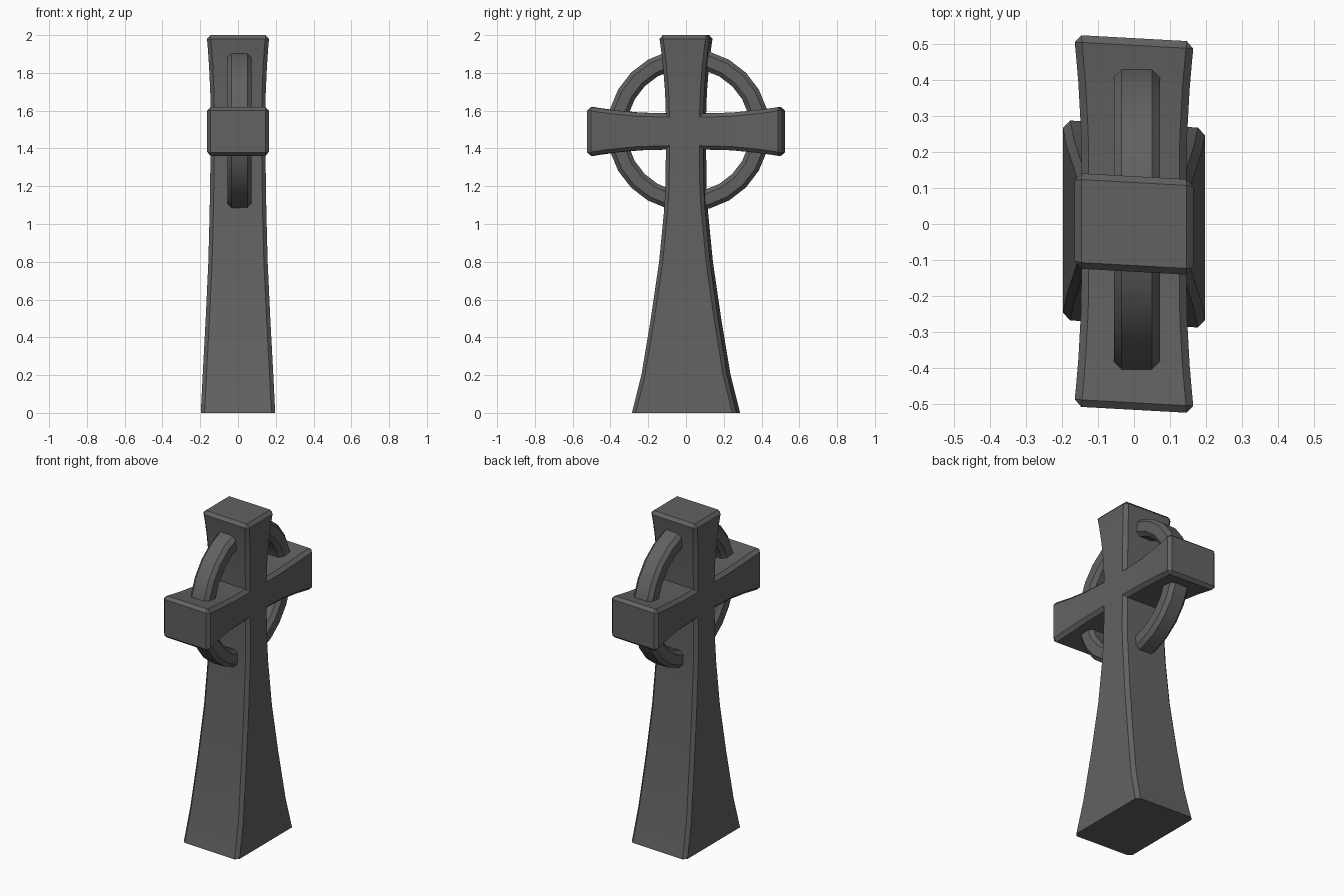
import bpy, bmesh, math

if "Cube" in bpy.data.objects:
    bpy.data.objects.remove(bpy.data.objects["Cube"])

stone = bpy.data.materials.new("dark_grey_stone")
stone.diffuse_color = (0.12, 0.12, 0.12, 1)
stone.use_nodes = True
stone.node_tree.nodes["Principled BSDF"].inputs["Base Color"].default_value = stone.diffuse_color


def finish(bm, name):
    bmesh.ops.recalc_face_normals(bm, faces=bm.faces)
    me = bpy.data.meshes.new(name)
    bm.to_mesh(me)
    bm.free()
    ob = bpy.data.objects.new(name, me)
    bpy.context.collection.objects.link(ob)
    me.materials.append(stone)
    bpy.ops.object.select_all(action='DESELECT')
    ob.select_set(True)
    bpy.context.view_layer.objects.active = ob
    bpy.ops.object.shade_smooth_by_angle(angle=math.radians(30))
    return ob


# Cross: stations of (distance from crossing, half width, half thickness)
CZ = 1.49
up = [(.096, .1, .145), (.21, .104, .147), (.34, .114, .153), (.43, .124, .159), (.51, .135, .166)]
side = [(.1, .096, .145), (.25, .1, .147), (.38, .113, .154), (.45, .122, .16), (.515, .132, .166)]
shaft = [(.096, .1, .145), (.29, .101, .148), (.42, .109, .15), (.69, .135, .157),
         (.99, .178, .171), (1.29, .227, .187), (1.49, .277, .197)]

bm = bmesh.new()


def limb(stations, dy, dz):
    rings = []
    for d, w, t in stations:
        ring = []
        for sx, sw in ((1, 1), (1, -1), (-1, -1), (-1, 1)):
            y = dy * d + dz * w * sw
            z = CZ + dz * d + dy * w * sw
            ring.append(bm.verts.new((sx * t, y, z)))
        rings.append(ring)
    for a, b in zip(rings, rings[1:]):
        for i in range(4):
            j = (i + 1) % 4
            bm.faces.new((a[i], a[j], b[j], b[i]))
    bm.faces.new(rings[-1])


limb(up, 0, 1)
limb(shaft, 0, -1)
limb(side, 1, 0)
limb(side, -1, 0)
# front and back of the crossing
for x in (.145, -.145):
    bm.faces.new([bm.verts.new((x, y, CZ + z)) for y, z in
                  ((.1, .096), (-.1, .096), (-.1, -.096), (.1, -.096))])
bmesh.ops.remove_doubles(bm, verts=bm.verts, dist=.001)
bmesh.ops.recalc_face_normals(bm, faces=bm.faces)

# chamfer the outer corners, leaving the foot sharp
edges = [e for e in bm.edges if len(e.link_faces) == 2 and e.is_convex
         and e.calc_face_angle() > math.radians(40)
         and max(v.co.z for v in e.verts) > .01]
bmesh.ops.bevel(bm, geom=edges, offset=.02, segments=1, profile=.5, affect='EDGES')
# slight skew of the carved stone
for v in bm.verts:
    v.co.y -= .055 * v.co.x
finish(bm, "stone_cross")

# Ring: chamfered section swept around the crossing
SEG, H, C, R0, R1 = 24, .064, .022, .328, .43
section = [(-H + C, R1), (H - C, R1), (H, R1 - C), (H, R0 + C),
           (H - C, R0), (-H + C, R0), (-H, R0 + C), (-H, R1 - C)]
bm = bmesh.new()
loops = []
for k in range(SEG):
    a = 2 * math.pi * k / SEG
    loops.append([bm.verts.new((.008 + x, .013 + r * math.sin(a), 1.497 + r * math.cos(a)))
                  for x, r in section])
for k in range(SEG):
    a, b = loops[k], loops[(k + 1) % SEG]
    for i in range(8):
        j = (i + 1) % 8
        bm.faces.new((a[i], a[j], b[j], b[i]))
finish(bm, "stone_ring")
